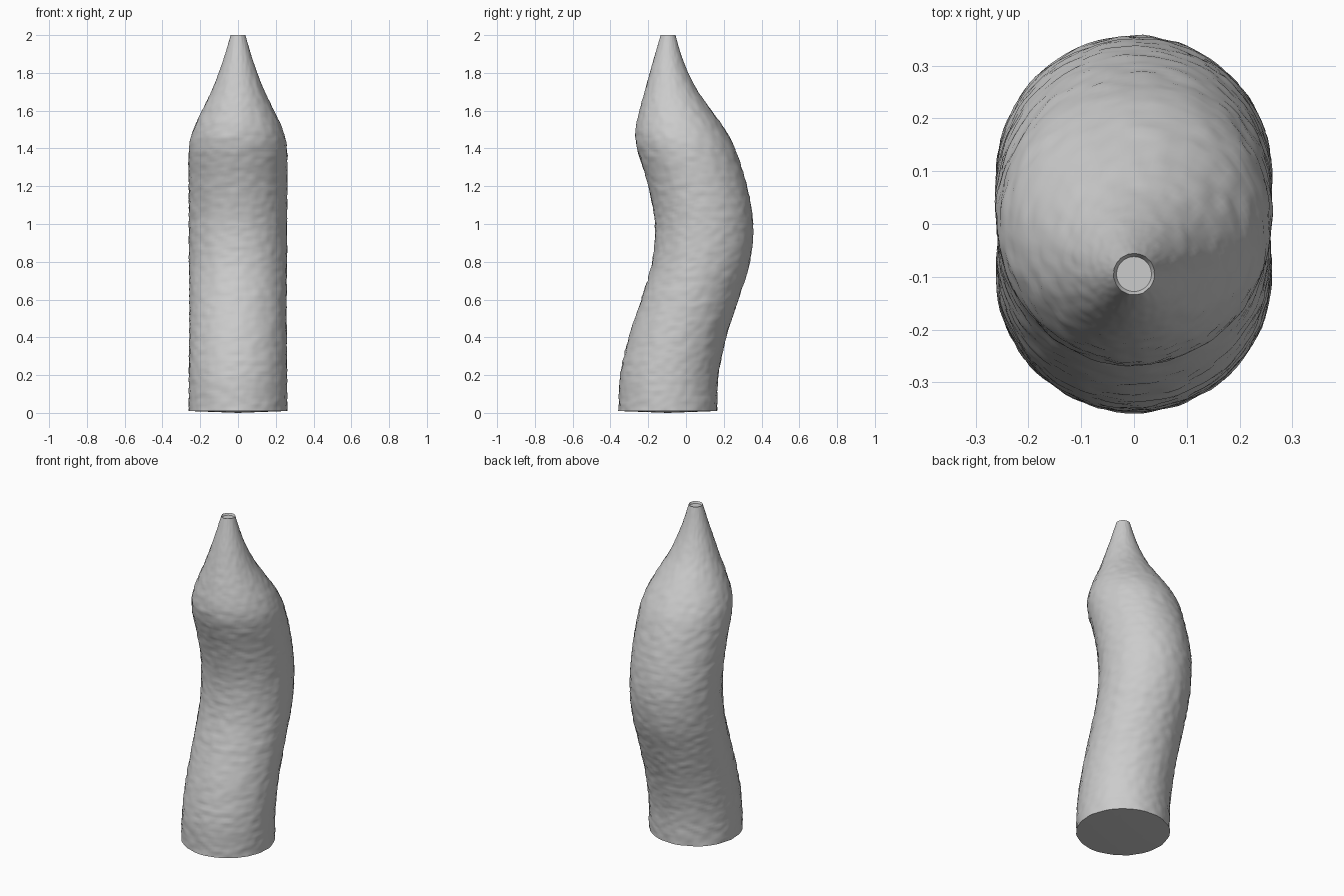
import bpy
import bmesh
import math
from mathutils import Vector, noise

if "Cube" in bpy.data.objects:
    bpy.data.objects.remove(bpy.data.objects["Cube"], do_unlink=True)

SIDES, STEPS = 96, 14

# Level stations up the body: height, centre y, radius
STATIONS = [Vector(s) for s in (
    (0.01, -0.096, 0.261), (0.2, -0.088, 0.26), (0.4, -0.045, 0.258),
    (0.6, 0.02, 0.257), (0.8, 0.08, 0.259), (1.0, 0.095, 0.26),
    (1.2, 0.062, 0.261), (1.4, 0.0, 0.259), (1.5, -0.03, 0.236),
    (1.6, -0.055, 0.191), (1.7, -0.077, 0.142), (1.8, -0.09, 0.102),
    (1.9, -0.095, 0.068), (2.0, -0.095, 0.039))]


def smooth_stations(points):
    """Pass a smooth curve through the stations."""
    ends = [points[0] * 2 - points[1]] + points + [points[-1] * 2 - points[-2]]
    path = []
    for a, b, c, d in zip(ends, ends[1:], ends[2:], ends[3:]):
        count = max(4, round(STEPS * (c.x - b.x) / 0.2))
        for i in range(count):
            t = i / count
            path.append((b * 2 + (c - a) * t + (a * 2 - b * 5 + c * 4 - d) * t * t
                         + (b * 3 - a - c * 3 + d) * t ** 3) / 2)
    return path + [points[-1]]


def add_ring(bm, z, y, radius, rough):
    """Level ring with fine, sideways-stretched ripples."""
    ring = []
    for i in range(SIDES):
        angle = math.tau * i / SIDES
        c, s = math.cos(angle), math.sin(angle)
        r = radius + rough * noise.noise(Vector((c * 6, s * 6, z * 38)))
        ring.append(bm.verts.new((c * r, y + s * r, z)))
    return ring


def bridge(bm, low, high):
    for i in range(SIDES):
        j = (i + 1) % SIDES
        bm.faces.new((low[i], low[j], high[j], high[i]))


def cap(bm, ring, y, z, up):
    centre = bm.verts.new((0, y, z))
    for i in range(SIDES):
        a, b = ring[i], ring[(i + 1) % SIDES]
        bm.faces.new((a, b, centre) if up else (b, a, centre))


# Curved body, tapering to a blunt tip
bm = bmesh.new()
rings = [add_ring(bm, p.x, p.y, p.z, 0.0045 * min(1, p.z / 0.2))
         for p in smooth_stations(STATIONS)]
for low, high in zip(rings, rings[1:]):
    bridge(bm, low, high)

# Base and shallow dimple in the tip
base, tip = STATIONS[0], STATIONS[-1]
cap(bm, rings[0], base.y, 0, False)
dimple = add_ring(bm, tip.x - 0.012, tip.y, tip.z - 0.006, 0)
bridge(bm, rings[-1], dimple)
cap(bm, dimple, tip.y, tip.x - 0.012, True)

mesh = bpy.data.meshes.new("curved_body")
bm.to_mesh(mesh)
bm.free()
body = bpy.data.objects.new("curved_body", mesh)
bpy.context.collection.objects.link(body)

# Plain grey material
grey = bpy.data.materials.new("light_grey")
grey.use_nodes = True
colour = (0.6, 0.6, 0.6, 1)
grey.diffuse_color = colour
grey.node_tree.nodes["Principled BSDF"].inputs["Base Color"].default_value = colour
mesh.materials.append(grey)

bpy.ops.object.select_all(action="DESELECT")
body.select_set(True)
bpy.context.view_layer.objects.active = body
bpy.ops.object.shade_smooth_by_angle(angle=math.radians(40))
